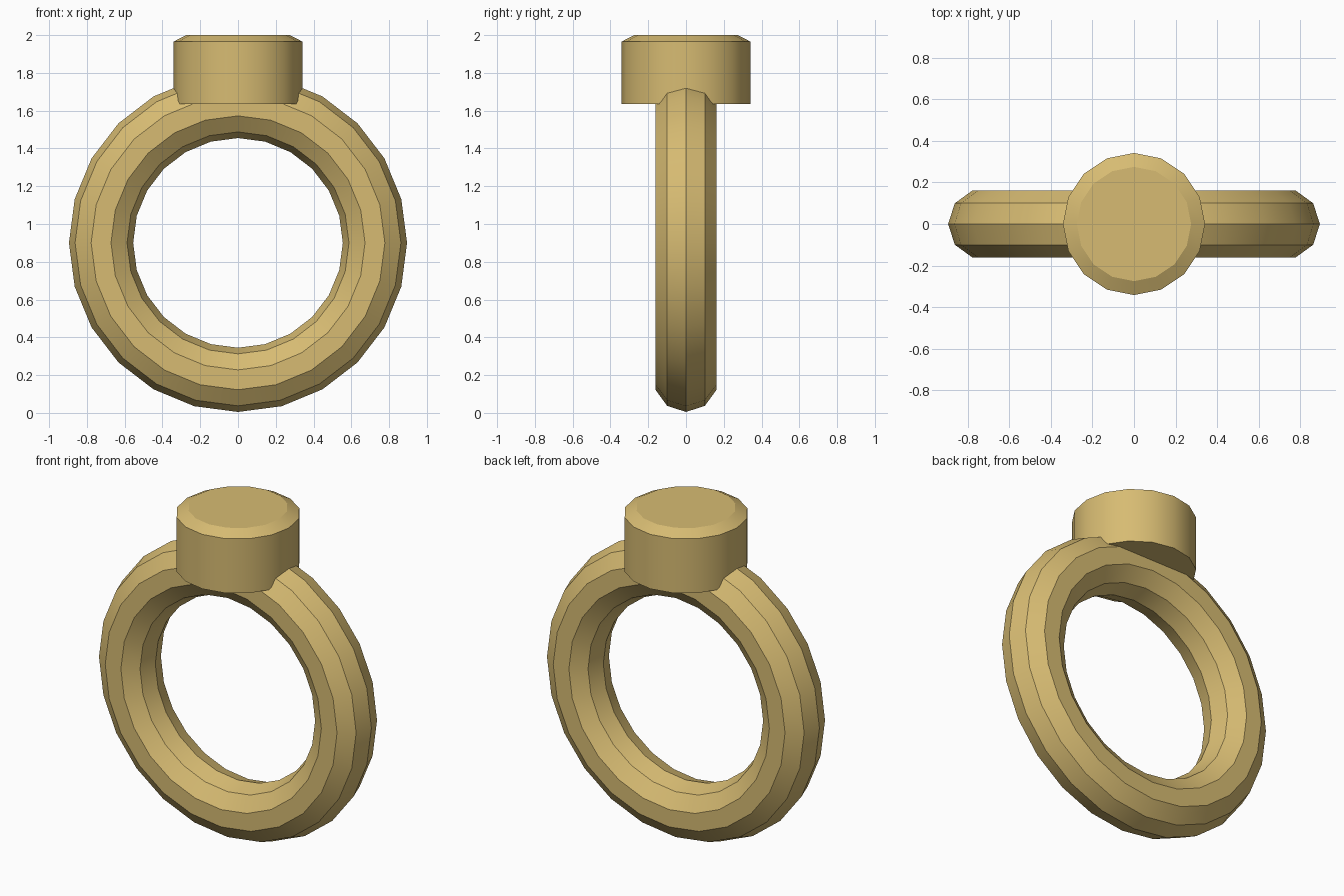
import bpy
import math

cube = bpy.data.objects.get("Cube")
if cube:
    bpy.data.objects.remove(cube, do_unlink=True)

GOLD = (0.68, 0.50, 0.17, 1.0)
gold = bpy.data.materials.new("gold")
gold.use_nodes = True
gold.diffuse_color = GOLD
gold.node_tree.nodes["Principled BSDF"].inputs["Base Color"].default_value = GOLD


def lathe(name, profile, steps, closed, place):
    """Revolve (radius, height) points; place maps them into the model frame."""
    n = len(profile)
    verts = []
    for i in range(steps):
        a = math.tau * i / steps
        verts += [place(r * math.cos(a), r * math.sin(a), h) for r, h in profile]
    faces = []
    for i in range(steps):
        j = (i + 1) % steps
        for k in range(n if closed else n - 1):
            m = (k + 1) % n
            faces.append((i * n + k, j * n + k, j * n + m, i * n + m))
    if not closed:
        faces.append([i * n for i in reversed(range(steps))])
        faces.append([i * n + n - 1 for i in range(steps)])
    mesh = bpy.data.meshes.new(name)
    mesh.from_pydata(verts, [], faces)
    mesh.materials.append(gold)
    obj = bpy.data.objects.new(name, mesh)
    bpy.context.collection.objects.link(obj)
    bpy.ops.object.select_all(action="DESELECT")
    obj.select_set(True)
    bpy.context.view_layer.objects.active = obj
    bpy.ops.object.shade_smooth_by_angle(angle=math.radians(25))
    return obj


# Band: ten-sided tube bent around the finger hole, standing upright
BAND_RADIUS, TUBE_RADIUS, SIDES = 0.725, 0.17, 10
tube = [(BAND_RADIUS + TUBE_RADIUS * math.cos(math.tau * k / SIDES),
         TUBE_RADIUS * math.sin(math.tau * k / SIDES)) for k in range(SIDES)]
lathe("ring_band", tube, 24, True, lambda x, y, h: (x, -h, 0.9 + y))

# Setting: round head with a chamfered top edge
head = [(0.342, 1.635), (0.342, 1.965), (0.275, 2.0)]
lathe("ring_head", head, 16, False, lambda x, y, h: (x, y, h))
